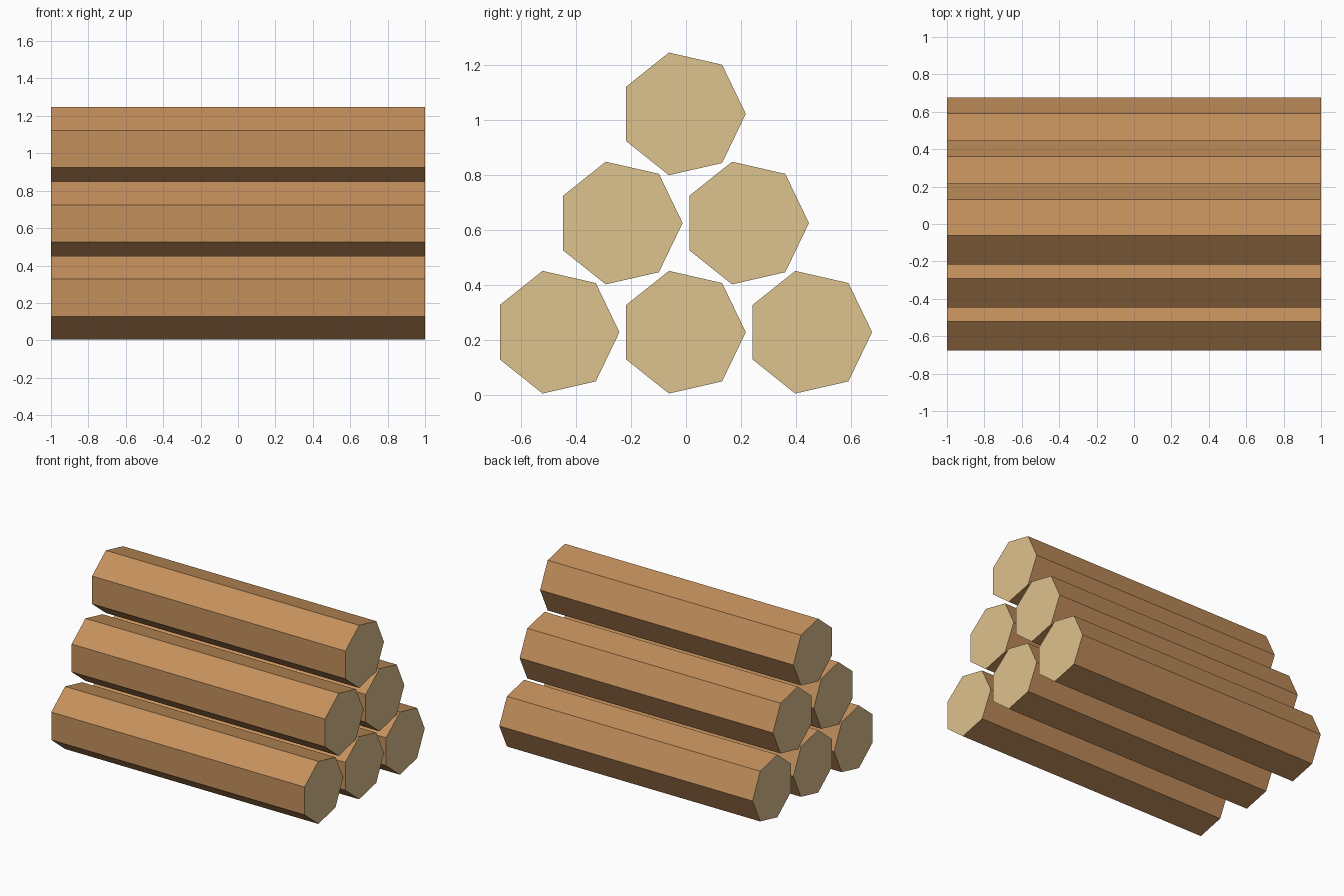
import bpy, bmesh, math

if "Cube" in bpy.data.objects:
    bpy.data.objects.remove(bpy.data.objects["Cube"])

RADIUS = 0.229      # circumradius of each seven-sided log
SPACING = 0.46      # distance between neighbouring logs
ROW_RISE = 0.3975   # height between rows
BASE_Z = 0.228
SHIFT_Y = -RADIUS * (1 - math.cos(math.pi / 7)) / 2   # centres the odd-sided outline


def material(name, rgb):
    m = bpy.data.materials.new(name)
    m.diffuse_color = (*rgb, 1)
    m.use_nodes = True
    m.node_tree.nodes["Principled BSDF"].inputs["Base Color"].default_value = m.diffuse_color
    return m


bark = material("bark brown", (0.55, 0.28, 0.107))
cut_wood = material("cut wood tan", (0.73, 0.54, 0.266))


def log(name, y, z):
    bm = bmesh.new()
    rings = []
    for x in (-1, 1):
        rings.append([bm.verts.new((x, y + RADIUS * math.cos(a), z + RADIUS * math.sin(a)))
                      for a in (2 * math.pi * i / 7 for i in range(7))])
    left, right = rings
    for i in range(7):
        j = (i + 1) % 7
        bm.faces.new((left[i], right[i], right[j], left[j]))
    # sawn ends
    for ring in rings:
        bm.faces.new(ring).material_index = 1
    bmesh.ops.recalc_face_normals(bm, faces=bm.faces)
    mesh = bpy.data.meshes.new(name)
    bm.to_mesh(mesh)
    bm.free()
    mesh.materials.append(bark)
    mesh.materials.append(cut_wood)
    bpy.context.collection.objects.link(bpy.data.objects.new(name, mesh))


# pyramid stack: three, two, one
for row, count in enumerate((3, 2, 1)):
    for k in range(count):
        log(f"log_row{row + 1}_{k + 1}",
            (k - (count - 1) / 2) * SPACING + SHIFT_Y,
            BASE_Z + row * ROW_RISE)
